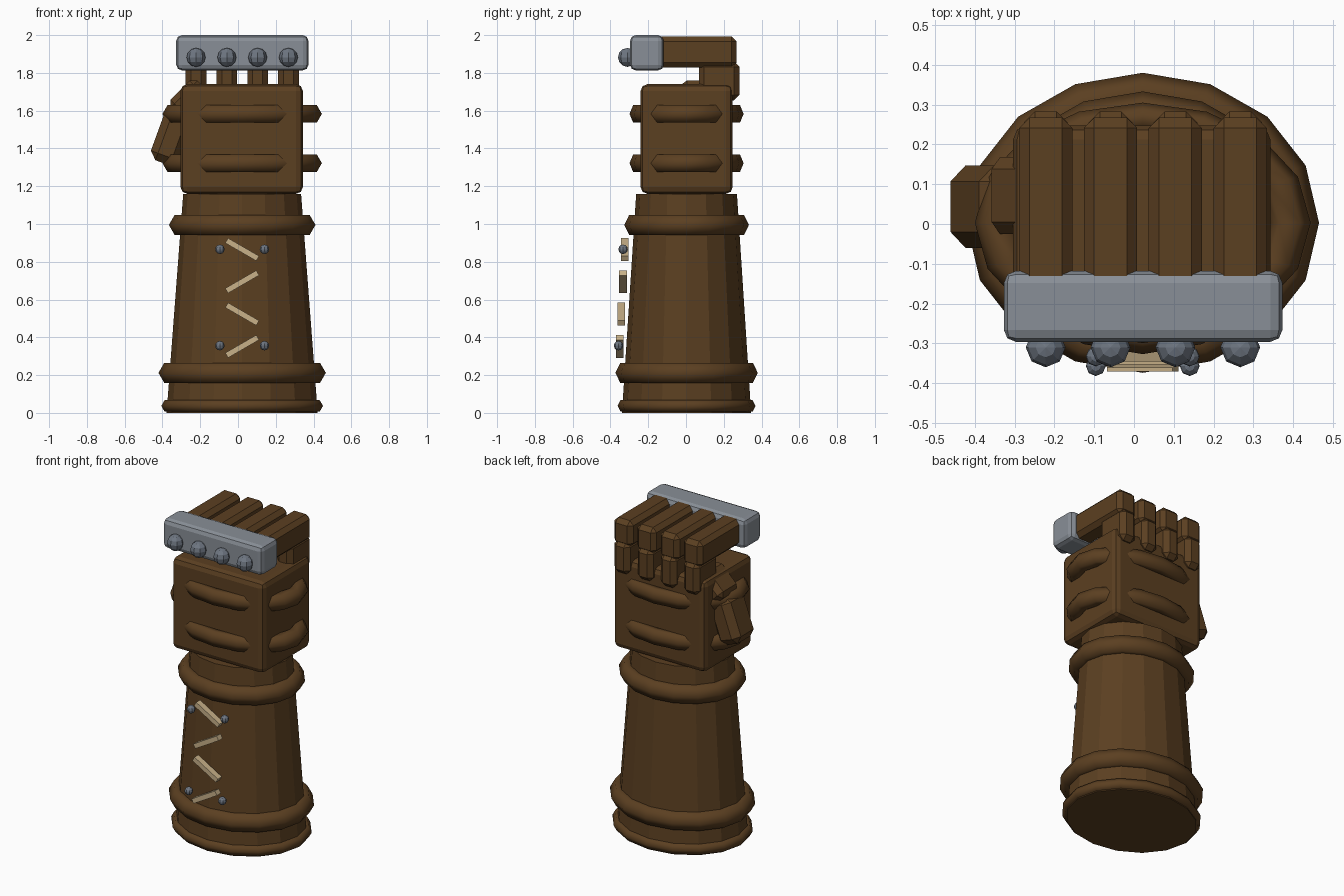
import bpy, bmesh, math
from mathutils import Matrix, Vector

if "Cube" in bpy.data.objects:
    bpy.data.objects.remove(bpy.data.objects["Cube"])


def material(name, rgb):
    m = bpy.data.materials.new(name)
    m.diffuse_color = (*rgb, 1)
    m.use_nodes = True
    m.node_tree.nodes["Principled BSDF"].inputs["Base Color"].default_value = m.diffuse_color
    return m


LEATHER = material("brown leather", (0.105, 0.050, 0.015))
STEEL = material("steel", (0.25, 0.275, 0.31))
DARK_STEEL = material("dark steel", (0.155, 0.18, 0.22))
CORD = material("tan cord", (0.58, 0.44, 0.25))
CX = 0.022  # centre line of the arm


def finish(bm, name, mat, smooth=False):
    bmesh.ops.recalc_face_normals(bm, faces=bm.faces)
    me = bpy.data.meshes.new(name)
    bm.to_mesh(me)
    bm.free()
    me.materials.append(mat)
    for p in me.polygons:
        p.use_smooth = smooth
    ob = bpy.data.objects.new(name, me)
    bpy.context.collection.objects.link(ob)
    return ob


def box(name, lo, hi, mat, bevel=0.0, segments=1, tilt=0.0):
    """Bevelled box between two corners, tilted about its own y axis."""
    lo, hi = Vector(lo), Vector(hi)
    bm = bmesh.new()
    bmesh.ops.create_cube(bm, size=1, matrix=Matrix.Diagonal((*(hi - lo), 1)))
    if bevel:
        bmesh.ops.bevel(bm, geom=bm.edges[:], offset=bevel, segments=segments,
                        profile=0.5, affect='EDGES')
    ob = finish(bm, name, mat)
    ob.location = (lo + hi) / 2
    ob.rotation_euler.y = math.radians(tilt)
    return ob


def ring(name, z, rx, ry, minor, sides=16):
    """Elliptical band with a six-sided section; rx and ry are outer radii."""
    bm = bmesh.new()
    loops = []
    for i in range(sides):
        a = 2 * math.pi * i / sides
        loop = []
        for j in range(6):
            b = math.pi * j / 3
            k = 1 + (minor * math.cos(b) - minor) / rx
            loop.append(bm.verts.new((CX + rx * k * math.cos(a),
                                      0.003 + ry * k * math.sin(a),
                                      z + minor * math.sin(b))))
        loops.append(loop)
    for i in range(sides):
        p, q = loops[i], loops[(i + 1) % sides]
        for j in range(6):
            k = (j + 1) % 6
            bm.faces.new((p[j], q[j], q[k], p[k]))
    return finish(bm, name, LEATHER, True)


def rivet(name, loc, r):
    bm = bmesh.new()
    bmesh.ops.create_uvsphere(bm, u_segments=8, v_segments=6, radius=r)
    ob = finish(bm, name, DARK_STEEL)
    ob.location = loc
    return ob


# tapered cuff
bm = bmesh.new()
bmesh.ops.create_cone(bm, cap_ends=True, segments=16, radius1=0.40, radius2=0.312,
                      depth=1.16, matrix=Matrix.Translation((CX, 0.003, 0.58))
                      @ Matrix.Diagonal((1, 0.855, 1, 1)))
finish(bm, "cuff", LEATHER)

# bands around the cuff and the palm
ring("cuff_hem", 0.037, 0.428, 0.365, 0.035)
ring("cuff_lower_band", 0.212, 0.443, 0.377, 0.061)
ring("cuff_upper_band", 0.995, 0.388, 0.33, 0.061)
ring("palm_lower_band", 1.322, 0.422, 0.302, 0.053)
ring("palm_upper_band", 1.583, 0.422, 0.302, 0.053)

# palm
box("palm", (-0.304, -0.24, 1.16), (0.343, 0.247, 1.74), LEATHER, 0.035, 2)

# curled fingers and knuckle rivets
for i in range(4):
    x = -0.222 + 0.163 * i
    box(f"finger_{i + 1}", (x - 0.067, -0.2, 1.828), (x + 0.067, 0.267, 1.993),
        LEATHER, 0.026)
    box(f"fingertip_{i + 1}", (x - 0.055, 0.068, 1.655), (x + 0.055, 0.283, 1.86),
        LEATHER, 0.028)
    rivet(f"knuckle_rivet_{i + 1}", (x, -0.31, 1.882), 0.05)

# steel knuckle plate
box("knuckle_plate", (-0.327, -0.296, 1.813), (0.373, -0.118, 2.0), STEEL, 0.03, 2)

# thumb
box("thumb_base", (-0.43, -0.06, 1.315), (-0.27, 0.147, 1.605), LEATHER, 0.04, 1, 20)
box("thumb_tip", (-0.325, -0.025, 1.565), (-0.205, 0.168, 1.768), LEATHER, 0.03, 1, 45)

# zigzag lacing down the front
for i in range(4):
    z, y = 0.865 - 0.171 * i, -0.325 - 0.0085 * i
    box(f"lace_{i + 1}", (CX - 0.095, y - 0.02, z - 0.015),
        (CX + 0.095, y + 0.02, z + 0.015), CORD, 0, 1, 30 if i % 2 == 0 else -30)

# lace rivets
for z, y in ((0.866, -0.333), (0.356, -0.357)):
    for side in (-1, 1):
        rivet("lace_rivet", (CX + side * 0.118, y, z), 0.025)
